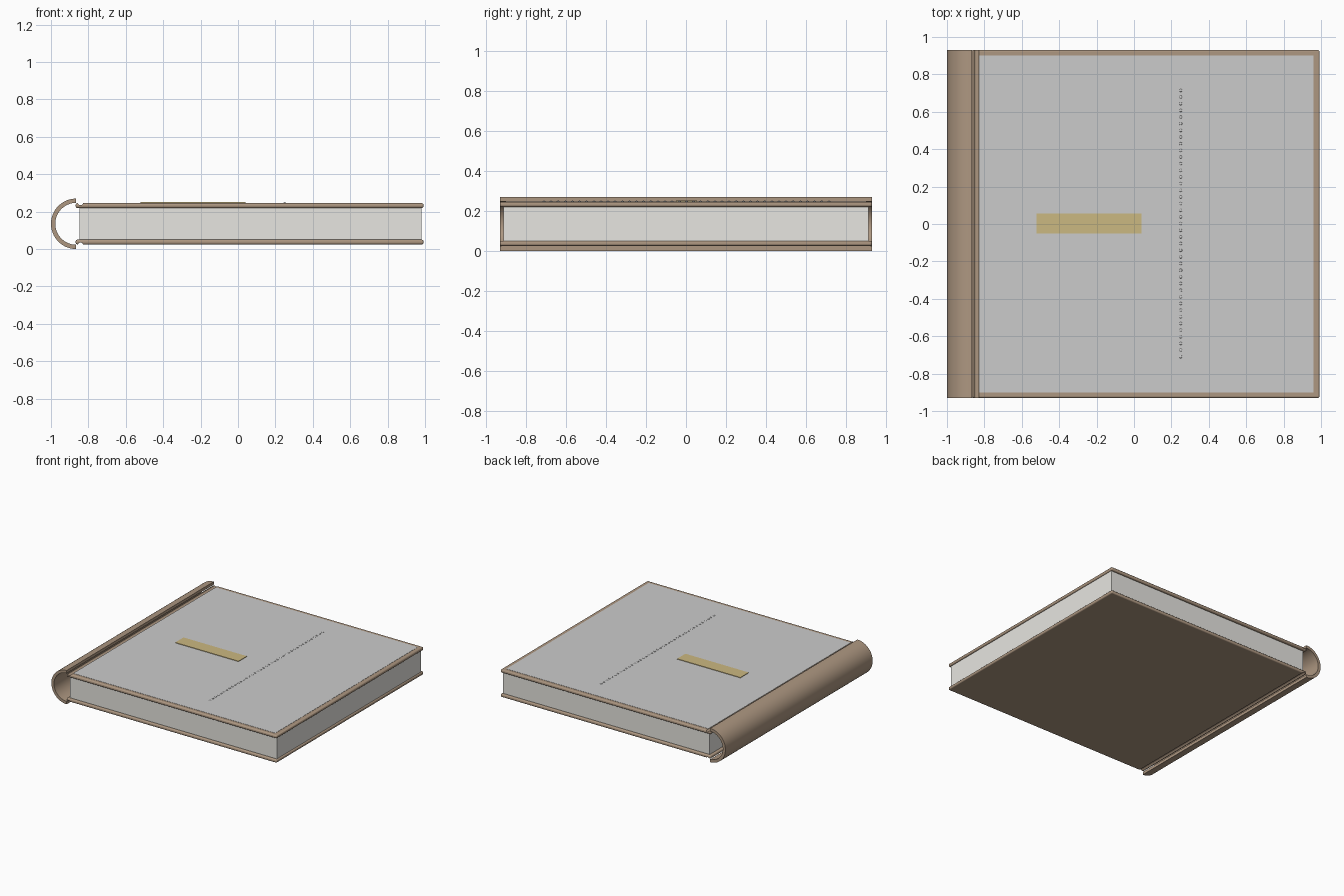
import bpy, math

if "Cube" in bpy.data.objects:
    bpy.data.objects.remove(bpy.data.objects["Cube"])

def mat(name, rgb):
    m = bpy.data.materials.new(name)
    m.diffuse_color = (*rgb, 1)
    m.use_nodes = True
    m.node_tree.nodes["Principled BSDF"].inputs["Base Color"].default_value = m.diffuse_color
    return m

leather = mat("leather", (0.42, 0.31, 0.22))
paper = mat("paper", (0.80, 0.79, 0.75))
gold = mat("gold", (0.60, 0.48, 0.22))

def smooth(ob):
    bpy.ops.object.select_all(action='DESELECT')
    ob.select_set(True)
    bpy.context.view_layer.objects.active = ob
    bpy.ops.object.shade_smooth_by_angle(angle=math.radians(35))

def box(name, x0, x1, y0, y1, z0, z1, m=None, bevel=0):
    v = [(x, y, z) for x in (x0, x1) for y in (y0, y1) for z in (z0, z1)]
    f = [(0, 1, 3, 2), (4, 6, 7, 5), (0, 4, 5, 1), (2, 3, 7, 6), (0, 2, 6, 4), (1, 5, 7, 3)]
    return finish(name, v, f, m, bevel)

def finish(name, v, f, m=None, bevel=0):
    me = bpy.data.meshes.new(name)
    me.from_pydata(v, [], f)
    ob = bpy.data.objects.new(name, me)
    bpy.context.collection.objects.link(ob)
    if m:
        me.materials.append(m)
    if bevel:
        b = ob.modifiers.new("bevel", 'BEVEL')
        b.width, b.segments = bevel, 3
        smooth(ob)
    return ob

MID = 0.135   # mid height of the book
HY = 0.93     # half length along the spine

# spine: half tube, open toward the pages
N, RO, RI, CX = 32, 0.135, 0.112, -0.865
ring = [(r, math.pi / 2 + math.pi * i / N) for r, seq in
        ((RO, range(N + 1)), (RI, range(N, -1, -1))) for i in seq]
prof = [(CX + r * math.cos(a), MID + r * math.sin(a)) for r, a in ring]
n = len(prof)
verts = [(x, y, z) for y in (-HY, HY) for x, z in prof]
faces = [(i, i + n, (i + 1) % n + n, (i + 1) % n) for i in range(n)]
for i in range(N):   # end caps
    j = n - 1 - i
    faces += [(i, i + 1, j - 1, j), (i + n, j + n, j - 1 + n, i + 1 + n)]
smooth(finish("spine", verts, faces, leather))

# covers with a hinge groove on the outer face
for name, s in (("front_cover", 1), ("back_cover", -1)):
    za, zb = sorted((MID + s * 0.085, MID + s * 0.11))
    cover = box(name, -0.868, 0.992, -HY, HY, za, zb, leather, 0.009)
    bpy.ops.mesh.primitive_cylinder_add(vertices=24, radius=0.014, depth=2.2,
                                        location=(-0.842, 0, MID + s * 0.114),
                                        rotation=(math.pi / 2, 0, 0))
    cutter = bpy.context.object
    cutter.name = name + "_groove_cutter"
    cutter.hide_render = True
    cutter.hide_set(True)
    cut = cover.modifiers.new("groove", 'BOOLEAN')
    cut.operation, cut.object, cut.solver = 'DIFFERENCE', cutter, 'EXACT'

# page block
box("pages", -0.848, 0.982, -0.912, 0.912, 0.048, 0.222, paper)

# thin panel and title plate on the front cover
box("cover_panel", -0.828, 0.96, -0.9, 0.9, 0.243, 0.2465)
box("title_plate", -0.52, 0.04, -0.05, 0.055, 0.244, 0.2505, gold)

# row of small studs
for i in range(41):
    bpy.ops.mesh.primitive_uv_sphere_add(segments=12, ring_count=8, radius=0.008,
                                         location=(0.25, -0.71 + i * 0.0356, 0.2465))
    stud = bpy.context.object
    stud.name = f"stud_{i + 1}"
    stud.scale.z = 0.5
    smooth(stud)
